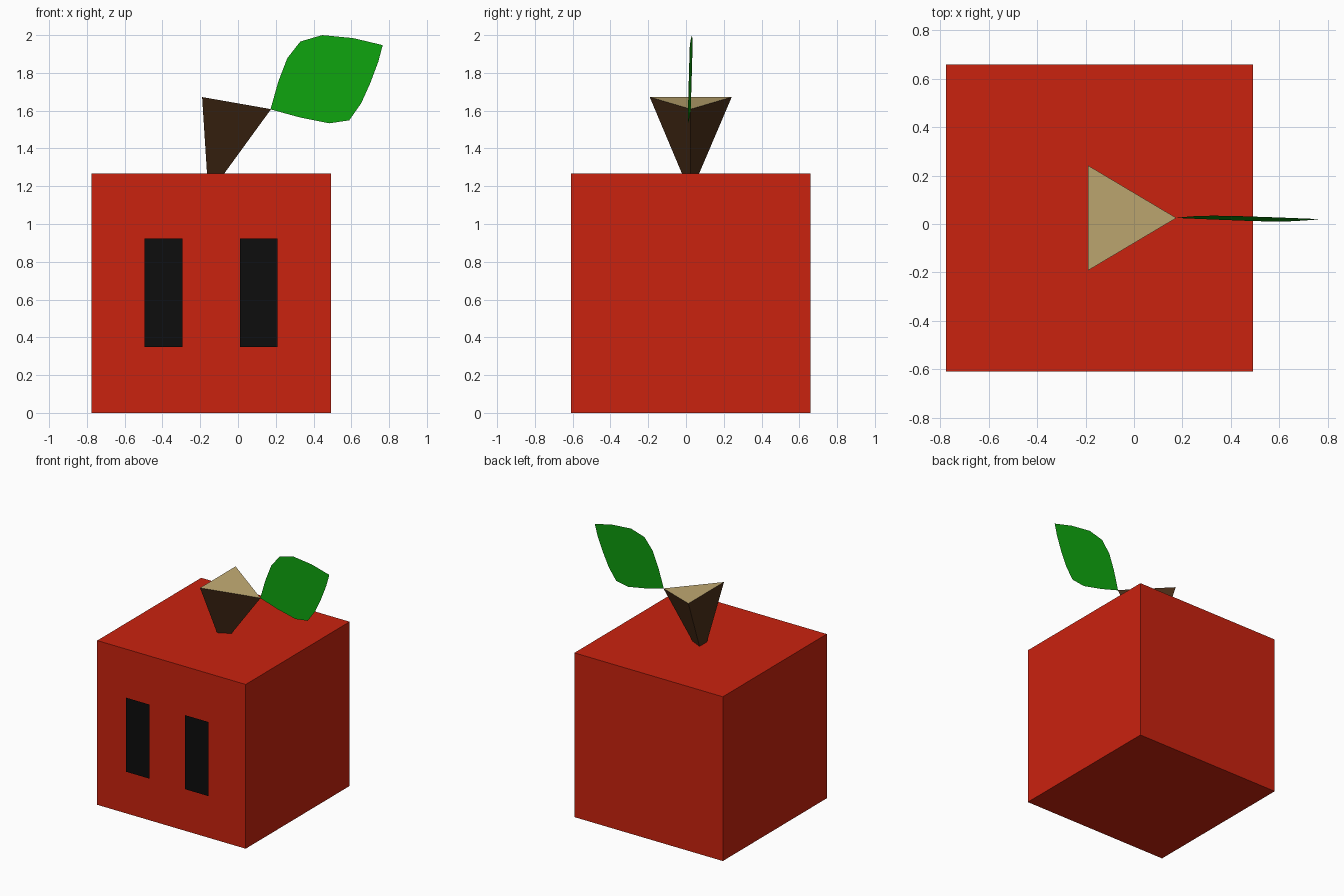
import bpy
from mathutils import Vector

if "Cube" in bpy.data.objects:
    bpy.data.objects.remove(bpy.data.objects["Cube"])


def material(name, rgb):
    m = bpy.data.materials.new(name)
    m.diffuse_color = (*rgb, 1)
    m.use_nodes = True
    m.node_tree.nodes["Principled BSDF"].inputs["Base Color"].default_value = m.diffuse_color
    return m


red = material("red skin", (0.59, 0.016, 0.0045))
black = material("black", (0.004, 0.004, 0.004))
brown = material("brown bark", (0.074, 0.030, 0.010))
tan = material("tan cut wood", (0.54, 0.405, 0.172))
green = material("leaf green", (0.0045, 0.36, 0.0045))


def build(name, verts, faces, *mats):
    me = bpy.data.meshes.new(name)
    me.from_pydata(verts, [], faces)
    for m in mats:
        me.materials.append(m)
    ob = bpy.data.objects.new(name, me)
    bpy.context.collection.objects.link(ob)
    return ob


# Cube body
CX, CY, SIZE = -0.142, 0.025, 1.268
bpy.ops.mesh.primitive_cube_add(size=SIZE, location=(CX, CY, SIZE / 2))
body = bpy.context.object
body.name = "body"
body.data.materials.append(red)

# Eyes: flat plates floating just in front of the body
EYE_Y = -0.66
for side, label in ((-1, "left"), (1, "right")):
    x = CX + side * 0.252
    build(label + "_eye",
          [(x - 0.1, EYE_Y, 0.35), (x + 0.1, EYE_Y, 0.35),
           (x + 0.1, EYE_Y, 0.922), (x - 0.1, EYE_Y, 0.922)],
          [(0, 1, 2, 3)], black)

# Stem: three-sided, flaring upward, with a slanted pale cut on top
bottom = [(-0.164, -0.021, 1.266), (-0.074, CY, 1.266), (-0.164, 0.069, 1.266)]
top = [(-0.19, -0.192, 1.672), (0.175, CY, 1.608), (-0.19, 0.242, 1.672)]
sides = [(i, (i + 1) % 3, (i + 1) % 3 + 3, i + 3) for i in range(3)]
stem = build("stem", bottom + top, sides + [(2, 1, 0), (3, 4, 5)], brown, tan)
for p in stem.data.polygons:
    p.material_index = int(p.normal.z > 0.5)

# Leaf: flat sheet, tilted slightly about its root-to-tip axis
outline = [(0.172, 1.607), (0.325, 1.565), (0.483, 1.533), (0.589, 1.549),
           (0.652, 1.639), (0.70, 1.745), (0.742, 1.857), (0.766, 1.947),
           (0.61, 1.984), (0.446, 2.0), (0.33, 1.966), (0.261, 1.878),
           (0.214, 1.756)]
root, tip = Vector(outline[0]), Vector(outline[7])
axis = (tip - root).normalized()
leaf = []
for x, z in outline:
    d = Vector((x, z)) - root
    across = axis.x * d.y - axis.y * d.x
    leaf.append((x, 0.025 - 0.007 * d.dot(axis) + 0.05 * across, z))
build("leaf", leaf, [tuple(range(len(leaf)))], green)
